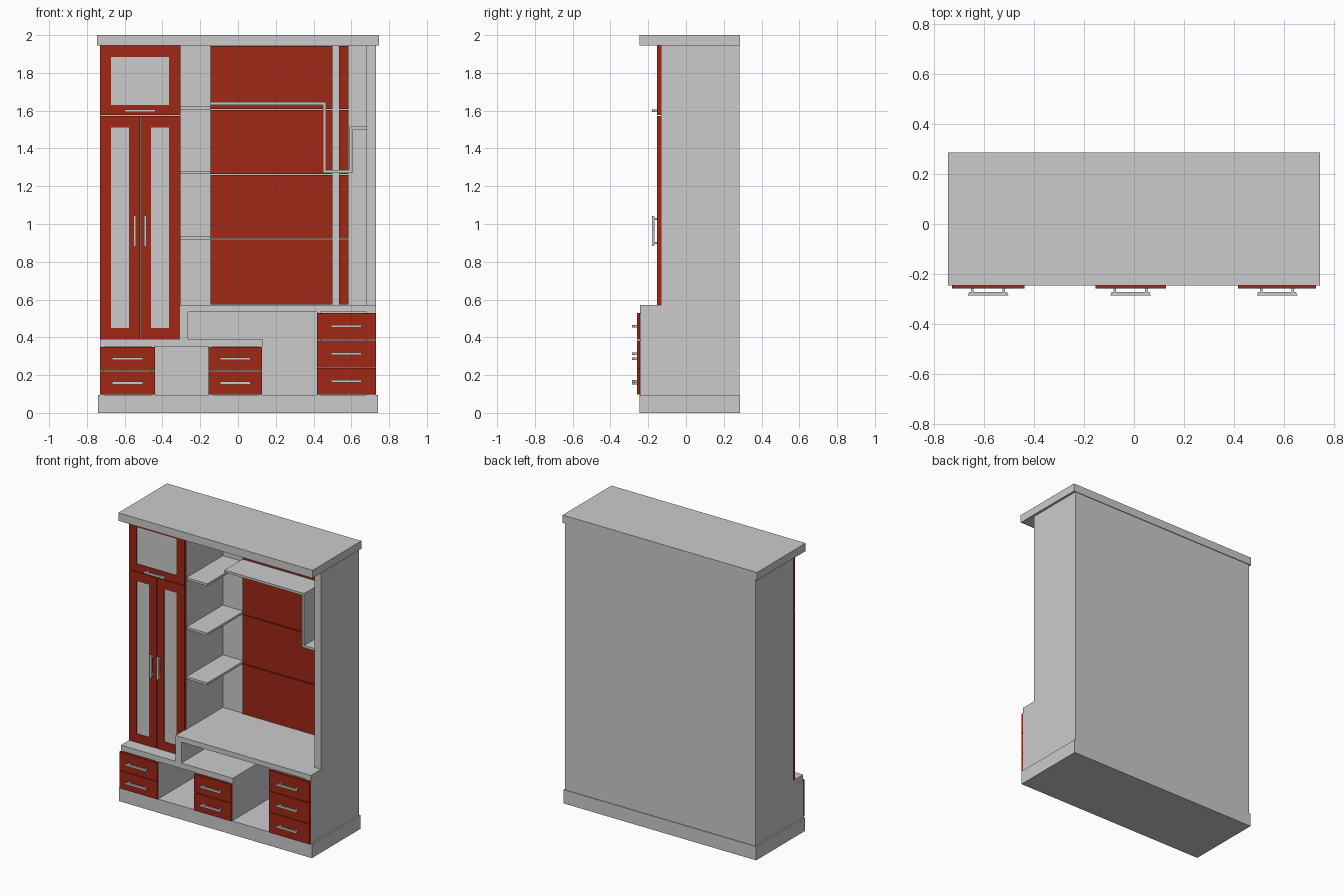
import bpy, bmesh

if "Cube" in bpy.data.objects:
    bpy.data.objects.remove(bpy.data.objects["Cube"])

red = bpy.data.materials.new("red_front")
red.diffuse_color = (0.35, 0.02, 0.008, 1)
red.use_nodes = True
red.node_tree.nodes["Principled BSDF"].inputs["Base Color"].default_value = red.diffuse_color


def finish(name, bm, mat=None):
    bmesh.ops.recalc_face_normals(bm, faces=bm.faces)
    me = bpy.data.meshes.new(name)
    bm.to_mesh(me)
    bm.free()
    if mat:
        me.materials.append(mat)
    ob = bpy.data.objects.new(name, me)
    bpy.context.collection.objects.link(ob)
    return ob


def prism(name, pts, axis, a, b, mat=None):
    """Extrude a 2D profile along an axis from a to b."""
    place = {"x": lambda p, t: (t, p[0], p[1]),
             "y": lambda p, t: (p[0], t, p[1]),
             "z": lambda p, t: (p[0], p[1], t)}[axis]
    bm = bmesh.new()
    face = bm.faces.new([bm.verts.new(place(p, a)) for p in pts])
    ext = bmesh.ops.extrude_face_region(bm, geom=[face])
    d = place((0, 0), b - a)
    verts = [g for g in ext["geom"] if isinstance(g, bmesh.types.BMVert)]
    bmesh.ops.translate(bm, verts=verts, vec=d)
    return finish(name, bm, mat)


def box(name, x0, x1, y0, y1, z0, z1, mat=None):
    return prism(name, [(x0, y0), (x1, y0), (x1, y1), (x0, y1)], "z", z0, z1, mat)


def handle(name, x, y, z, upright=False):
    """Bar pull on two posts, standing out from the face at y."""
    half = [(0.058, 0.014), (0.058, 0), (0.069, 0), (0.067, 0.014), (0.076, 0.014), (0.081, 0.027)]
    pts = half + [(-u, w) for u, w in reversed(half)]
    t = 0.007
    if upright:
        prism(name, [(y - w, z + u) for u, w in pts], "x", x - t, x + t)
    else:
        prism(name, [(x + u, y - w) for u, w in pts], "z", z - t, z + t)


def framed_door(name, x0, x1, z0, z1, wx0, wx1, wz0, wz1):
    """Red frame around a pale infill panel."""
    y0, y1 = -0.153, -0.132
    bm = bmesh.new()
    rings = []
    for y in (y0, y1):
        outer = [bm.verts.new((x, y, z)) for x, z in ((x0, z0), (x1, z0), (x1, z1), (x0, z1))]
        inner = [bm.verts.new((x, y, z)) for x, z in ((wx0, wz0), (wx1, wz0), (wx1, wz1), (wx0, wz1))]
        rings.append((outer, inner))
    (fo, fi), (bo, bi) = rings
    for i in range(4):
        j = (i + 1) % 4
        for q in ((fo, fi), (bo, bi), (fo, bo), (fi, bi)):
            bm.faces.new((q[0][i], q[0][j], q[1][j], q[1][i]))
    finish(name, bm, red)
    box(name + "_infill", wx0, wx1, -0.149, -0.137, wz0, wz1)


BACK = 0.27

# Plinth, cornice and back board
box("plinth", -0.74, 0.74, -0.247, 0.287, 0, 0.095)
box("cornice", -0.746, 0.746, -0.247, 0.287, 1.945, 2.0)
box("back_board", -0.729, 0.729, BACK, 0.282, 0.095, 1.945)

# Stepped outer sides
for name, x0, x1, step in (("left_side", -0.73, -0.71, 0.352), ("right_side", 0.68, 0.73, 0.535)):
    prism(name, [(-0.242, 0.095), (0.282, 0.095), (0.282, 1.945), (-0.132, 1.945),
                 (-0.132, step), (-0.242, step)], "x", x0, x1)

# Stepped counter running over the lower units
prism("stepped_counter", [(-0.7295, 0.352), (0.13, 0.352), (0.13, 0.39), (-0.265, 0.39),
                          (-0.265, 0.535), (0.7295, 0.535), (0.7295, 0.57), (-0.31, 0.57),
                          (-0.31, 0.39), (-0.7295, 0.39)], "y", -0.243, BACK)

# Uprights of the drawer units and the wardrobe
for i, (x, top) in enumerate(((-0.458, 0.352), (-0.153, 0.352), (0.11, 0.352), (0.418, 0.535))):
    box(f"drawer_upright_{i}", x, x + 0.018, -0.243, BACK, 0.095, top)
box("wardrobe_side", -0.325, -0.305, -0.132, BACK, 0.39, 1.945)
box("wardrobe_shelf", -0.71, -0.325, -0.13, BACK, 1.567, 1.583)

# Wardrobe doors
framed_door("upper_door", -0.73, -0.305, 1.577, 1.945, -0.672, -0.365, 1.63, 1.885)
framed_door("left_door", -0.73, -0.52, 0.39, 1.573, -0.672, -0.577, 0.45, 1.51)
framed_door("right_door", -0.515, -0.305, 0.39, 1.573, -0.46, -0.365, 0.45, 1.51)
handle("upper_door_handle", -0.519, -0.153, 1.6)
handle("left_door_handle", -0.546, -0.153, 0.963, True)
handle("right_door_handle", -0.491, -0.153, 0.963, True)

# Drawer fronts with handles
for name, x0, x1, zs in (("left", -0.73, -0.44, (0.095, 0.222, 0.352)),
                         ("middle", -0.155, 0.128, (0.095, 0.222, 0.352)),
                         ("right", 0.418, 0.73, (0.095, 0.239, 0.386, 0.532))):
    for i, (z0, z1) in enumerate(zip(zs, zs[1:])):
        box(f"{name}_drawer_{i}", x0, x1, -0.259, -0.243, z0 + 0.002, z1 - 0.002, red)
        handle(f"{name}_drawer_handle_{i}", (x0 + x1) / 2, -0.259, (z0 + z1) / 2)

# Red wall panels with narrow gaps
rows = (0.57, 0.92, 1.262, 1.606, 1.945)
for i, (z0, z1) in enumerate(zip(rows, rows[1:])):
    for side, x0, x1 in (("wide", -0.145, 0.50), ("narrow", 0.535, 0.585)):
        box(f"{side}_wall_panel_{i}", x0, x1, 0.258, BACK, z0 + 0.003, z1 - 0.003, red)

# Side shelves beside the wardrobe
for i, z in enumerate((0.919, 1.264, 1.607)):
    box(f"side_shelf_{i}", -0.305, -0.145, -0.13, BACK, z, z + 0.016)

# Zigzag shelf
prism("zigzag_shelf", [(-0.145, 1.63), (0.45, 1.63), (0.45, 1.27), (0.605, 1.27), (0.605, 1.5),
                       (0.68, 1.5), (0.68, 1.516), (0.589, 1.516), (0.589, 1.286),
                       (0.466, 1.286), (0.466, 1.646), (-0.145, 1.646)], "y", 0.06, 0.262)
